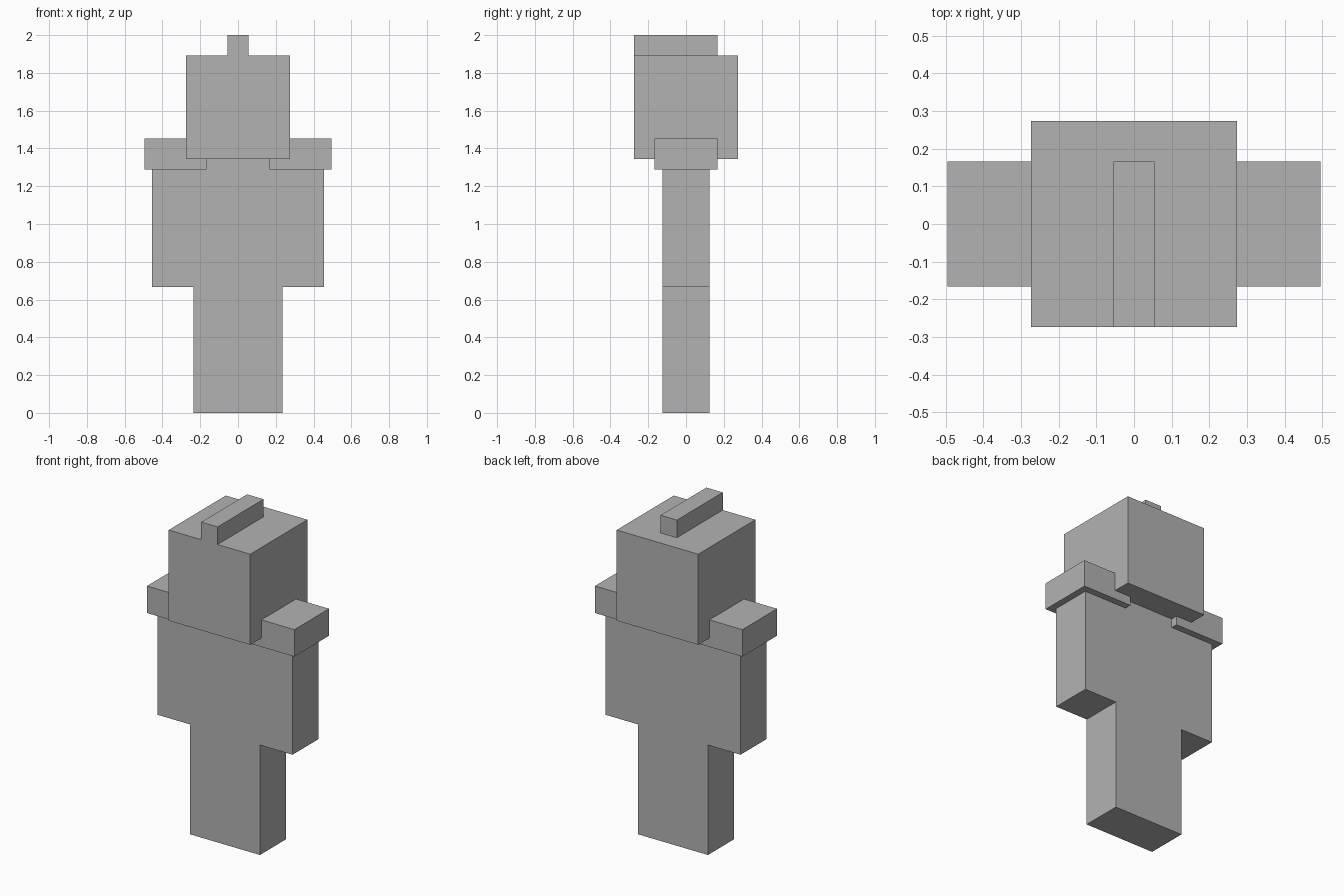
import bpy

if "Cube" in bpy.data.objects:
    bpy.data.objects.remove(bpy.data.objects["Cube"])

grey = bpy.data.materials.new("plain grey")
grey.diffuse_color = (0.45, 0.45, 0.45, 1)
grey.use_nodes = True
grey.node_tree.nodes["Principled BSDF"].inputs["Base Color"].default_value = grey.diffuse_color


def box(name, x, y, z):
    """Box spanning the given (min, max) ranges."""
    bpy.ops.mesh.primitive_cube_add(size=1, location=[sum(r) / 2 for r in (x, y, z)])
    ob = bpy.context.object
    ob.name = name
    ob.scale = [r[1] - r[0] for r in (x, y, z)]
    bpy.ops.object.transform_apply(location=False, rotation=False, scale=True)
    ob.data.materials.append(grey)
    return ob


def pair(name, x, y, z):
    """Left and right copies of a box."""
    box("right_" + name, x, y, z)
    box("left_" + name, (-x[1], -x[0]), y, z)


BODY = (-0.125, 0.125)

# Legs, torso and arms share one depth
pair("leg", (0, 0.235), BODY, (0, 0.667))
box("torso", (-0.235, 0.235), BODY, (0.667, 1.345))
pair("arm", (0.235, 0.454), BODY, (0.667, 1.32))

# Shoulder pads wrap the tops of the arms
pair("shoulder_pad", (0.166, 0.495), (-0.166, 0.166), (1.289, 1.453))

# Head with a crest running back from its front edge
box("head", (-0.274, 0.274), (-0.274, 0.274), (1.343, 1.893))
box("crest", (-0.055, 0.055), (-0.274, 0.166), (1.893, 2.0))
